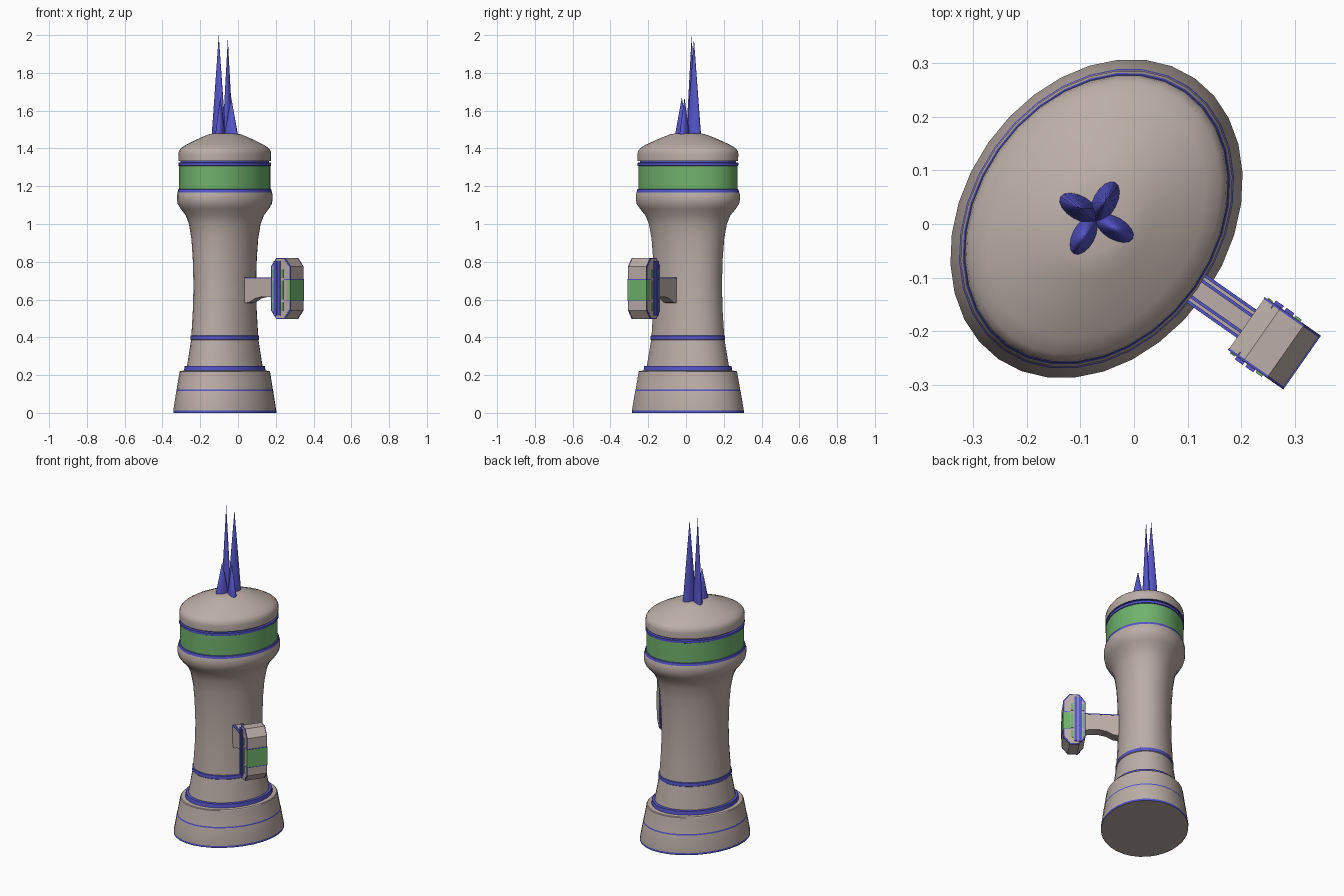
import bpy, bmesh
from math import sin, cos, pi, radians

if "Cube" in bpy.data.objects:
    bpy.data.objects.remove(bpy.data.objects["Cube"])

CENTRE, TURN = (-0.07, 0.01, 0), radians(-35)


def material(name, rgb):
    m = bpy.data.materials.new(name)
    m.diffuse_color = (*rgb, 1)
    m.use_nodes = True
    m.node_tree.nodes["Principled BSDF"].inputs["Base Color"].default_value = m.diffuse_color
    return m


STONE = material("stone", (0.50, 0.42, 0.385))
BLUE = material("blue", (0.09, 0.09, 0.60))
GREEN = material("green", (0.16, 0.45, 0.15))


def finish(name, bm, mats, local=True, angle=30):
    bmesh.ops.recalc_face_normals(bm, faces=bm.faces)
    me = bpy.data.meshes.new(name)
    bm.to_mesh(me)
    bm.free()
    for m in mats:
        me.materials.append(m)
    ob = bpy.data.objects.new(name, me)
    bpy.context.collection.objects.link(ob)
    if local:
        ob.location, ob.rotation_euler = CENTRE, (0, 0, TURN)
    bpy.ops.object.select_all(action='DESELECT')
    ob.select_set(True)
    bpy.context.view_layer.objects.active = ob
    bpy.ops.object.shade_smooth_by_angle(angle=radians(angle))
    return ob


def lathe(name, profile, sx, sy, seg=32):
    """profile: (radius, z, material index of the band above)"""
    bm = bmesh.new()
    rings = [[bm.verts.new((r * sx * cos(2 * pi * i / seg), r * sy * sin(2 * pi * i / seg), z))
              for i in range(seg)] for r, z, _ in profile]
    for (lo, hi), p in zip(zip(rings, rings[1:]), profile):
        for i in range(seg):
            j = (i + 1) % seg
            bm.faces.new((lo[i], lo[j], hi[j], hi[i])).material_index = p[2]
    bm.faces.new(rings[0])
    bm.faces.new(rings[-1])
    return finish(name, bm, [STONE, BLUE, GREEN])


def extrude(name, outline, v0, v1, mat):
    """Outline in (distance outward, z), extruded sideways from v0 to v1."""
    bm = bmesh.new()
    a = [bm.verts.new((u, v0, z)) for u, z in outline]
    b = [bm.verts.new((u, v1, z)) for u, z in outline]
    n = len(a)
    bm.faces.new(a)
    bm.faces.new(b)
    for i in range(n):
        bm.faces.new((a[i], a[(i + 1) % n], b[(i + 1) % n], b[i]))
    return finish(name, bm, [mat])


def box(name, u0, u1, v0, v1, z0, z1, mat):
    return extrude(name, [(u0, z0), (u1, z0), (u1, z1), (u0, z1)], v0, v1, mat)


def octagon(u0, u1, z0, z1, cu, cz):
    return [(u0 + cu, z0), (u1 - cu, z0), (u1, z0 + cz), (u1, z1 - cz),
            (u1 - cu, z1), (u0 + cu, z1), (u0, z1 - cz), (u0, z0 + cz)]


# Oval column with coloured bands
lathe("column", [
    (.273, 0, 1), (.273, .012, 0), (.257, .115, 1), (.255, .123, 0), (.240, .218, 0),
    (.236, .222, 0), (.216, .224, 1), (.213, .247, 1), (.200, .249, 0), (.179, .385, 0),
    (.182, .388, 1), (.181, .408, 1), (.177, .411, 0), (.169, .55, 0), (.166, .68, 0),
    (.170, .82, 0), (.177, .92, 0), (.190, 1.0, 0), (.207, 1.045, 0), (.233, 1.08, 0),
    (.249, 1.105, 0), (.254, 1.13, 0), (.254, 1.155, 0), (.250, 1.168, 1),
    (.247, 1.183, 1), (.242, 1.185, 2), (.242, 1.307, 1), (.246, 1.309, 1),
    (.246, 1.324, 1), (.234, 1.326, 1), (.234, 1.333, 1), (.245, 1.334, 0),
    (.246, 1.37, 0), (.243, 1.387, 0), (.232, 1.402, 0), (.205, 1.42, 0),
    (.150, 1.447, 0), (.110, 1.465, 0), (.085, 1.475, 0), (.06, 1.48, 0)],
    .904, 1.171)

# Crown of four leaf-shaped spikes
for i, (x, y, top, ang) in enumerate([(-.054, .042, 1.98, 62), (-.102, .030, 2.0, 150),
                                      (-.094, -.022, 1.67, 242), (-.036, -.008, 1.67, -30)]):
    bm = bmesh.new()
    bmesh.ops.create_cone(bm, cap_ends=True, segments=16, radius1=1, radius2=0, depth=1)
    ob = finish(f"spike_{i + 1}", bm, [BLUE], local=False)
    ob.location = (x, y, (top + 1.46) / 2)
    ob.scale = (.042, .023, top - 1.46)
    ob.rotation_euler.z = radians(ang)

# Arm with a flared underside and edge trims
extrude("arm", [(.14, .715), (.36, .715), (.36, .60), (.32, .612), (.26, .615),
                (.215, .605), (.18, .585), (.14, .58)], -.031, .031, STONE)
for s in (-1, 1):
    for k, c in enumerate((.018, .029)):
        box(f"arm_trim_{k}", .14, .345, s * c - .003, s * c + .003, .712, .718, BLUE)

# Head block with outer green panel
extrude("head", octagon(.342, .466, .498, .82, .035, .045), -.057, .057, STONE)
box("head_green_panel", .425, .468, -.061, .061, .594, .706, GREEN)
for z in (.592, .704):
    box("head_panel_trim", .424, .4685, -.0612, .0612, z, z + .004, BLUE)

# Mirrored side details
for s in (-1, 1):
    extrude("head_rim", octagon(.341, .467, .497, .821, .035, .045), s * .056, s * .060, BLUE)
    extrude("head_side", octagon(.347, .461, .503, .815, .034, .045), s * .055, s * .061, STONE)
    for k, u in enumerate((.362, .386)):
        box(f"head_side_bar_{k}", u, u + .018, s * .05, s * .067, .515, .803, BLUE)
    for k, (z0, z1) in enumerate(((.54, .585), (.60, .70), (.715, .76))):
        box(f"head_side_strip_{k}", .408, .422, s * .05, s * .065, z0, z1, GREEN)
        box(f"head_inner_strip_{k}", .348, .358, s * .05, s * .063, z0, z1, GREEN)
